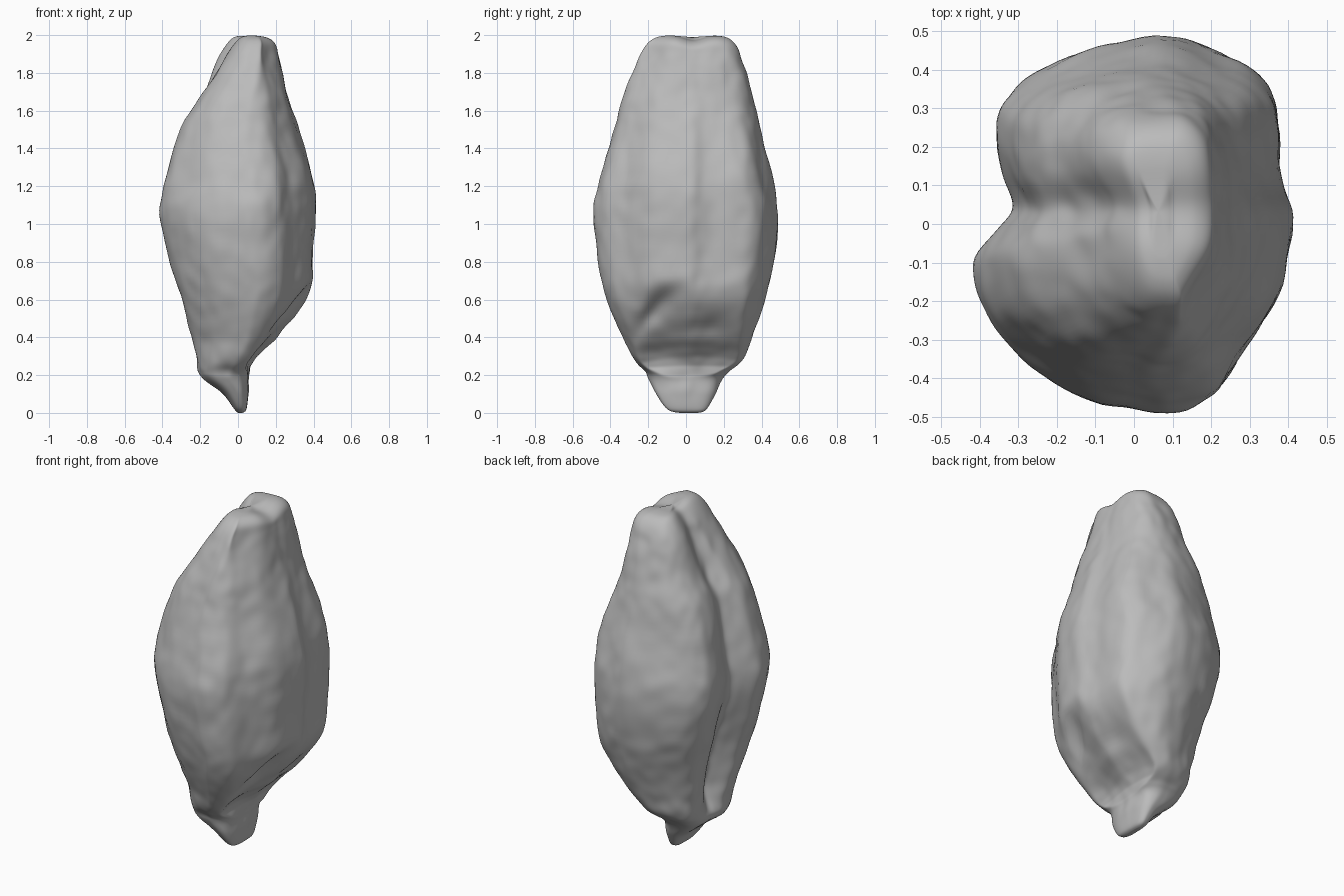
import bpy
import math
from mathutils import Vector, noise

cube = bpy.data.objects.get("Cube")
if cube:
    bpy.data.objects.remove(cube, do_unlink=True)

# Cross-section at the widest height, anticlockwise from the +x side
OUTLINE = [(.41, 0), (.38, .12), (.375, .29), (.33, .385), (.2, .46), (.08, .49),
           (-.1, .46), (-.25, .4), (-.33, .33), (-.355, .24), (-.345, .14),
           (-.325, .05), (-.36, -.01), (-.41, -.1), (-.385, -.23), (-.3, -.34),
           (-.17, -.44), (0, -.48), (.1, -.49), (.21, -.44), (.28, -.33), (.37, -.2)]

# Height, then the extent of the section: x low, x high, y low, y high
LEVELS = [(0, 0, .025, -.04, .07), (.02, -.02, .045, -.1, .11),
          (.1, -.08, .055, -.16, .155), (.18, -.18, .06, -.2, .19),
          (.22, -.21, .09, -.22, .23), (.28, -.22, .16, -.27, .3),
          (.4, -.25, .27, -.33, .35), (.6, -.3, .38, -.42, .42),
          (.8, -.36, .4, -.465, .47), (1.05, -.41, .41, -.49, .485),
          (1.25, -.38, .395, -.455, .455), (1.5, -.31, .32, -.385, .395),
          (1.65, -.22, .27, -.335, .355), (1.8, -.12, .235, -.28, .32),
          (1.9, -.06, .215, -.24, .29), (1.96, -.02, .2, -.2, .255),
          (1.99, .01, .16, -.15, .21), (2, .04, .1, -.08, .14)]

# Underside slope: height and how far the body reaches towards +x
UNDERSIDE = [(0, .04), (.05, .06), (.2, .06), (.25, .07), (.3, .1), (.35, .15),
             (.4, .21), (.5, .3), (.6, .37), (.7, .43), (.8, .5), (2, .9)]

COLUMNS, STEPS = 144, 9


def catmull(a, b, c, d, t):
    return tuple(.5 * (2 * q + (r - p) * t + (2 * p - 5 * q + 4 * r - s) * t * t
                       + (3 * q - p - 3 * r + s) * t ** 3)
                 for p, q, r, s in zip(a, b, c, d))


def loop_point(u):
    n = len(OUTLINE)
    i = int(u * n)
    return catmull(*(OUTLINE[(i + k) % n] for k in (-1, 0, 1, 2)), u * n - i)


def bell(v, centre, width):
    return math.exp(-((v - centre) / width) ** 2)


def ramp(v, low, high):
    t = min(1, max(0, (v - low) / (high - low)))
    return t * t * (3 - 2 * t)


def soft_min(a, b, k):
    h = max(0, k - abs(a - b)) / k
    return min(a, b) - h * h * k / 4


def underside_reach(z):
    for (z0, x0), (z1, x1) in zip(UNDERSIDE, UNDERSIDE[1:]):
        if z <= z1:
            return x0 + (x1 - x0) * (z - z0) / (z1 - z0)
    return x1


def shape(u, level):
    z, x_low, x_high, y_low, y_high = level
    px, py = loop_point(u)
    # The section turns squarer towards the crown and the flat tip
    across, along = px / .41, py / .49
    square = (abs(across) ** 3 + abs(along) ** 3) ** (-1 / 3)
    blend = .75 * max(ramp(z, 1.3, 1.85), 1 - ramp(z, .18, .4))
    scale = 1 + blend * (square - 1)
    x = x_low + (x_high - x_low) * (across * scale + 1) / 2
    y = y_low + (y_high - y_low) * (along * scale + 1) / 2
    # Lengthwise fold in the -x side, deepest low down
    if px < 0:
        depth = .012 + .035 * ramp(z, .2, .4) * (1 - ramp(z, .6, .95))
        depth += .02 * bell(z, 1.65, .2)
        depth *= ramp(z, .12, .3) * (1 - ramp(z, 1.85, 1.98))
        x += depth * bell(py, .04, .09) * ramp(-px, .1, .3)
    # Skewed crown: back lobe leans to -x, front corner is cut back
    crown = ramp(z, 1.65, 1.9)
    x -= .05 * crown * ramp(y, .02, .2) * ramp(-across, -.2, .6)
    x -= .06 * crown * ramp(-y, .04, .24) * ramp(across, .2, .9)
    # Slanting underside with a central ridge that runs into the tip
    side = .08 if y < .05 else .035
    hollow = side * ramp(z, .16, .35) * (1 - ramp(z, .6, .8))
    lift = .5 * (y - .05) ** 2 * ramp(z, .2, .3)
    reach = underside_reach(z + lift) - hollow * (1 - bell(y, .05, .15))
    # Creases under the rim, one diagonal and one level
    reach -= .05 * bell(z - .9 * y, .69, .06) * bell(y, -.17, .12)
    reach -= .025 * bell(z, .46, .05) * bell(y, .12, .1)
    x = soft_min(x, reach, .05 * ramp(z, .2, .4) + .005)
    # Shallow saddle at the top
    z -= .025 * bell(y, .04, .07) * ramp(z, 1.88, 1.98)
    # Uneven skin
    point = Vector((x, y, z))
    swell = .01 * noise.noise(Vector((x * 7, y * 7, z * 4)))
    swell += .007 * noise.noise(Vector((x * 16, y * 16, z * 12)))
    swell *= ramp(z, .02, .2) * (1 - ramp(z, 1.85, 1.98))
    return point + Vector((x, y, 0)).normalized() * swell


# Loft the pod through all levels
levels = []
last = len(LEVELS) - 1
for i in range(last):
    four = [LEVELS[min(last, max(0, i + k))] for k in (-1, 0, 1, 2)]
    levels += [catmull(*four, s / STEPS) for s in range(STEPS)]
levels.append(LEVELS[-1])

verts = [shape(c / COLUMNS, level) for level in levels for c in range(COLUMNS)]
faces = []
for r in range(len(levels) - 1):
    for c in range(COLUMNS):
        d = (c + 1) % COLUMNS
        a, b = r * COLUMNS, (r + 1) * COLUMNS
        faces.append((a + c, a + d, b + d, b + c))

# Close both ends with fans
top = (len(levels) - 1) * COLUMNS
for start, flip in ((0, True), (top, False)):
    ring = verts[start:start + COLUMNS]
    verts.append(sum(ring, Vector()) / COLUMNS)
    for c in range(COLUMNS):
        pair = (start + c, start + (c + 1) % COLUMNS)
        faces.append((pair[::-1] if flip else pair) + (len(verts) - 1,))

mesh = bpy.data.meshes.new("seed_pod")
mesh.from_pydata(verts, [], faces)
pod = bpy.data.objects.new("seed_pod", mesh)
bpy.context.collection.objects.link(pod)

# Soften creases
smooth = pod.modifiers.new("soften", 'SMOOTH')
smooth.factor = .5
smooth.iterations = 4

# Plain grey skin
grey = bpy.data.materials.new("plain_grey")
grey.use_nodes = True
colour = (.5, .5, .5, 1)
grey.diffuse_color = colour
grey.node_tree.nodes["Principled BSDF"].inputs["Base Color"].default_value = colour
mesh.materials.append(grey)
for polygon in mesh.polygons:
    polygon.use_smooth = True
